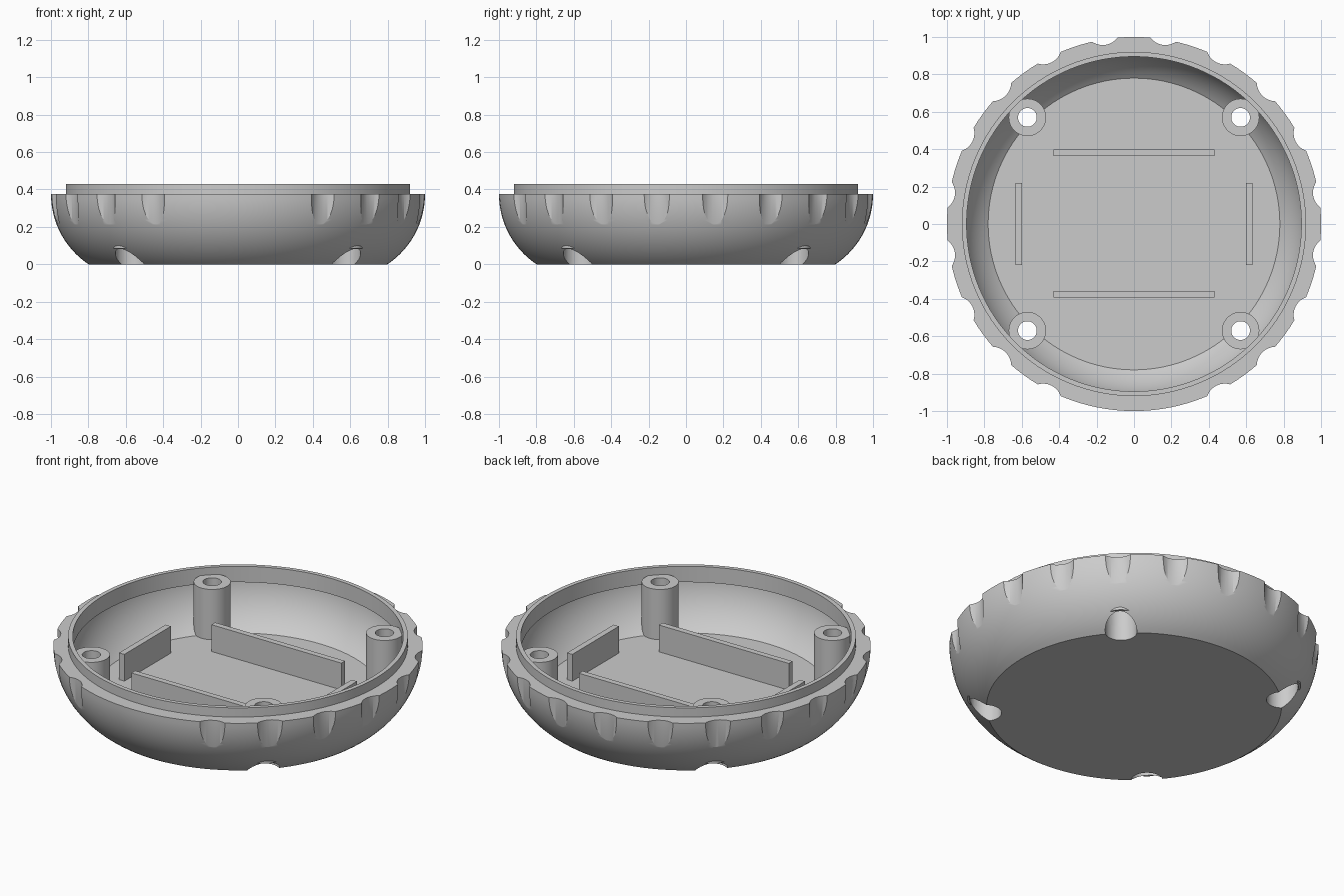
import bpy, bmesh, math
from mathutils import Matrix

cube = bpy.data.objects.get("Cube")
if cube:
    bpy.data.objects.remove(cube, do_unlink=True)

grey = bpy.data.materials.new("plain grey")
grey.use_nodes = True
COLOR = (0.6, 0.6, 0.6, 1)
grey.diffuse_color = COLOR
grey.node_tree.nodes["Principled BSDF"].inputs["Base Color"].default_value = COLOR

POST = 0.57       # post offset in x and y
FLOOR = 0.085     # inside floor height
RIM = 0.375       # ledge height


def finish(name, bm):
    mesh = bpy.data.meshes.new(name)
    bmesh.ops.recalc_face_normals(bm, faces=bm.faces)
    bm.to_mesh(mesh)
    bm.free()
    obj = bpy.data.objects.new(name, mesh)
    bpy.context.collection.objects.link(obj)
    mesh.materials.append(grey)
    return obj


def lathe(bm, profile, steps, x=0, y=0):
    """Revolve a profile of (radius, height) points about a vertical axis."""
    part = bmesh.new()
    verts = [part.verts.new((r, 0, z)) for r, z in profile]
    edges = [part.edges.new(pair) for pair in zip(verts, verts[1:])]
    bmesh.ops.spin(part, geom=verts + edges, cent=(0, 0, 0), axis=(0, 0, 1),
                   angle=math.tau, steps=steps, use_duplicate=False)
    bmesh.ops.remove_doubles(part, verts=part.verts, dist=1e-5)
    bmesh.ops.translate(part, verts=part.verts, vec=(x, y, 0))
    bmesh.ops.recalc_face_normals(part, faces=part.faces)
    temp = bpy.data.meshes.new("temp")
    part.to_mesh(temp)
    part.free()
    bm.from_mesh(temp)
    bpy.data.meshes.remove(temp)


def wall_arc(radius, z0, z1, n=16):
    """Points on the rounded side wall, evenly spaced by angle."""
    a0, a1 = (math.asin((z - RIM) / radius) for z in (z0, z1))
    angles = [a0 + (a1 - a0) * i / n for i in range(n + 1)]
    return [(0.55 + radius * math.cos(a), RIM + radius * math.sin(a)) for a in angles]


def cut(obj, cutter):
    mod = obj.modifiers.new("cut", "BOOLEAN")
    mod.operation = "DIFFERENCE"
    mod.solver = "EXACT"
    mod.object = cutter
    bpy.context.view_layer.update()
    result = bpy.data.meshes.new_from_object(
        obj.evaluated_get(bpy.context.evaluated_depsgraph_get()))
    obj.modifiers.clear()
    obj.data = result


def smooth(obj):
    bpy.ops.object.select_all(action="DESELECT")
    obj.select_set(True)
    bpy.context.view_layer.objects.active = obj
    bpy.ops.object.shade_smooth_by_angle(angle=math.radians(30))


# Rounded bowl with stepped lip and undercut inner wall
bm = bmesh.new()
profile = [(0, 0)] + wall_arc(0.45, 0, RIM)
profile += [(0.92, RIM), (0.92, 0.43), (0.895, 0.43), (0.895, 0.335)]
profile += wall_arc(0.37, FLOOR, 0.335)[::-1] + [(0, FLOOR)]
lathe(bm, profile, 128)
shell = finish("bowl_shell", bm)

# Finger grip scallops, leaving a plain stretch at the front
bm = bmesh.new()
for i in range(20):
    angle = 9 + 18 * i
    if angle in (261, 279):
        continue
    a = math.radians(angle)
    place = (Matrix.Translation((1.07 * math.cos(a), 1.07 * math.sin(a), 0.3))
             @ Matrix.Rotation(a, 4, "Z"))
    bmesh.ops.create_cone(bm, cap_ends=True, segments=48, radius1=0.1,
                          radius2=0.1, depth=0.8, matrix=place)
grip_cutter = finish("grip_cutter", bm)

# Stepped screw bores through the corner posts
corners = [(sx * POST, sy * POST) for sx in (-1, 1) for sy in (-1, 1)]
bm = bmesh.new()
for x, y in corners:
    lathe(bm, [(0, -0.1), (0.086, -0.1), (0.086, 0.25), (0.05, 0.25),
               (0.05, 0.6), (0, 0.6)], 40, x, y)
bore_cutter = finish("bore_cutter", bm)

# Screw posts
bm = bmesh.new()
for x, y in corners:
    lathe(bm, [(0, 0.084), (0.1, 0.084), (0.1, 0.385), (0, 0.385)], 48, x, y)
posts = finish("screw_posts", bm)

cut(shell, grip_cutter)
cut(shell, bore_cutter)
cut(posts, bore_cutter)
for helper in (grip_cutter, bore_cutter):
    bpy.data.objects.remove(helper, do_unlink=True)
smooth(shell)
smooth(posts)

# Upright ribs on the floor
ribs = {"back_rib": (0, 0.38, 0.86, 0.035), "front_rib": (0, -0.375, 0.86, 0.035),
        "left_rib": (0.615, 0, 0.035, 0.44), "right_rib": (-0.615, 0, 0.035, 0.44)}
for name, (x, y, width, depth) in ribs.items():
    bm = bmesh.new()
    bmesh.ops.create_cube(bm, size=1, matrix=Matrix.Translation((x, y, 0.1625))
                          @ Matrix.Diagonal((width, depth, 0.165, 1)))
    finish(name, bm)
